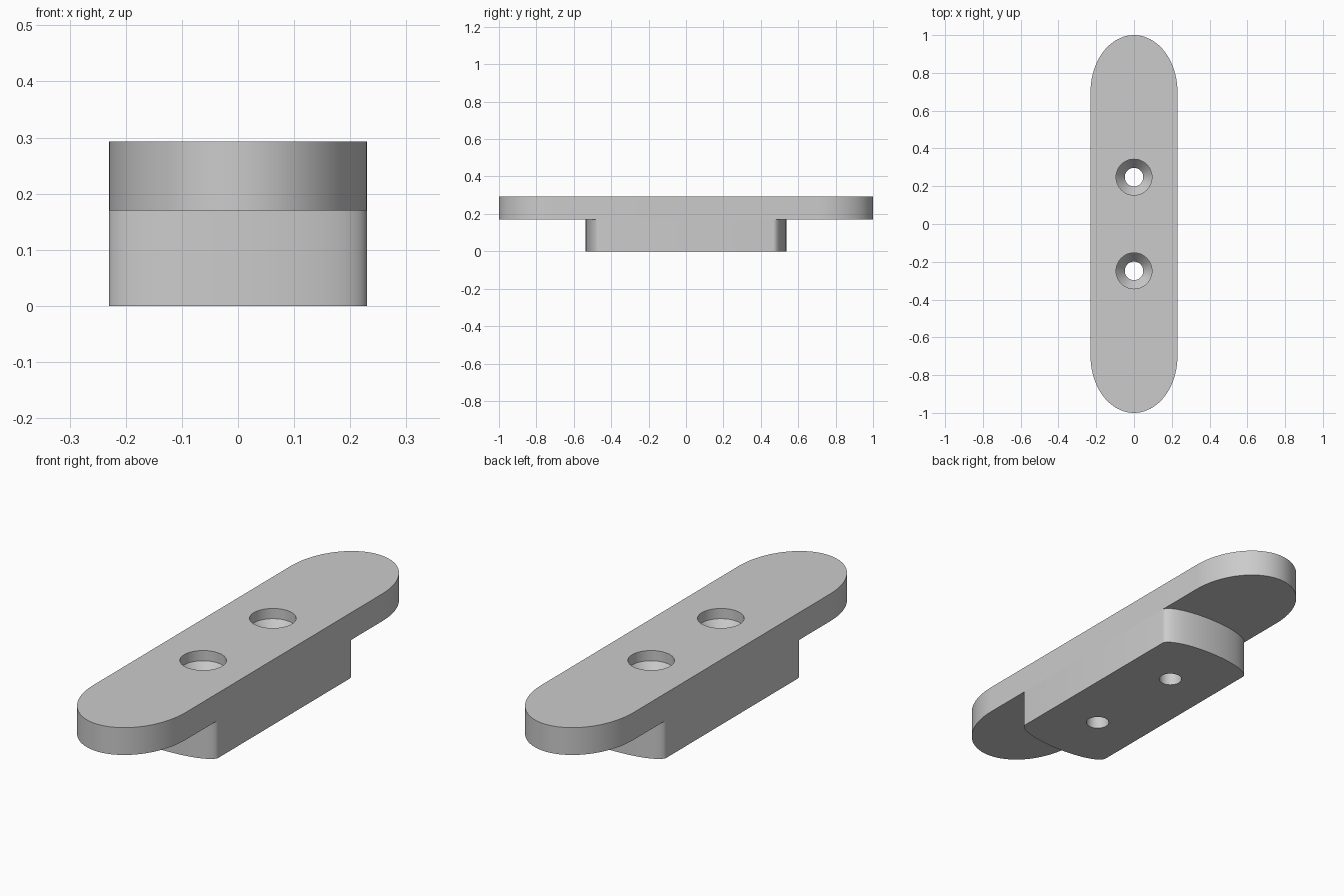
import bpy, bmesh
from math import cos, sin, pi, tau, radians

default = bpy.data.objects.get("Cube")
if default:
    bpy.data.objects.remove(default, do_unlink=True)

HALF_WIDTH = 0.23
HOLE_Y = 0.248
STEP_Z, TOP_Z = 0.17, 0.293

grey = bpy.data.materials.new("satin grey")
grey.use_nodes = True
grey.diffuse_color = (0.6, 0.6, 0.6, 1)
grey.node_tree.nodes["Principled BSDF"].inputs["Base Color"].default_value = (0.6, 0.6, 0.6, 1)


def add_object(name, bm):
    bmesh.ops.recalc_face_normals(bm, faces=bm.faces)
    mesh = bpy.data.meshes.new(name)
    bm.to_mesh(mesh)
    bm.free()
    mesh.materials.append(grey)
    obj = bpy.data.objects.new(name, mesh)
    bpy.context.collection.objects.link(obj)
    return obj


def rounded_bar(name, length, bulge, z0, z1, steps=40):
    """Straight-sided bar whose two ends are half ellipses."""
    bm = bmesh.new()
    outline = []
    for side in (1, -1):
        for i in range(steps + 1):
            a = pi * i / steps
            outline.append(bm.verts.new((side * HALF_WIDTH * cos(a),
                                         side * (length - bulge + bulge * sin(a)), z0)))
    base = bm.faces.new(outline)
    top = bmesh.ops.extrude_face_region(bm, geom=[base])["geom"]
    bmesh.ops.translate(bm, vec=(0, 0, z1 - z0),
                        verts=[v for v in top if isinstance(v, bmesh.types.BMVert)])
    return add_object(name, bm)


def hole_cutter(name, y, sides=48):
    """Turned solid: bore, countersink cone and straight recess."""
    profile = [(0.049, -0.1), (0.049, 0.19), (0.095, 0.247), (0.095, 0.4)]
    bm = bmesh.new()
    rings = [[bm.verts.new((r * cos(tau * i / sides), y + r * sin(tau * i / sides), z))
              for i in range(sides)] for r, z in profile]
    for low, high in zip(rings, rings[1:]):
        for i in range(sides):
            j = (i + 1) % sides
            bm.faces.new((low[i], low[j], high[j], high[i]))
    bm.faces.new(rings[0])
    bm.faces.new(rings[-1])
    cutter = add_object(name, bm)
    cutter.hide_render = True
    return cutter


# Long top plate and shorter block beneath it
parts = [rounded_bar("top_plate", 1.0, 0.3, STEP_Z, TOP_Z),
         rounded_bar("lower_block", 0.537, 0.07, 0, STEP_Z)]

# Two countersunk screw holes through both parts
cutters = [hole_cutter("front_hole_cutter", -HOLE_Y), hole_cutter("back_hole_cutter", HOLE_Y)]
for part in parts:
    bpy.ops.object.select_all(action='DESELECT')
    part.select_set(True)
    bpy.context.view_layer.objects.active = part
    for cutter in cutters:
        mod = part.modifiers.new("screw hole", 'BOOLEAN')
        mod.operation = 'DIFFERENCE'
        mod.solver = 'EXACT'
        mod.object = cutter
        bpy.ops.object.modifier_apply(modifier=mod.name)
    bpy.ops.object.shade_smooth_by_angle(angle=radians(30))

for cutter in cutters:
    bpy.data.objects.remove(cutter, do_unlink=True)
